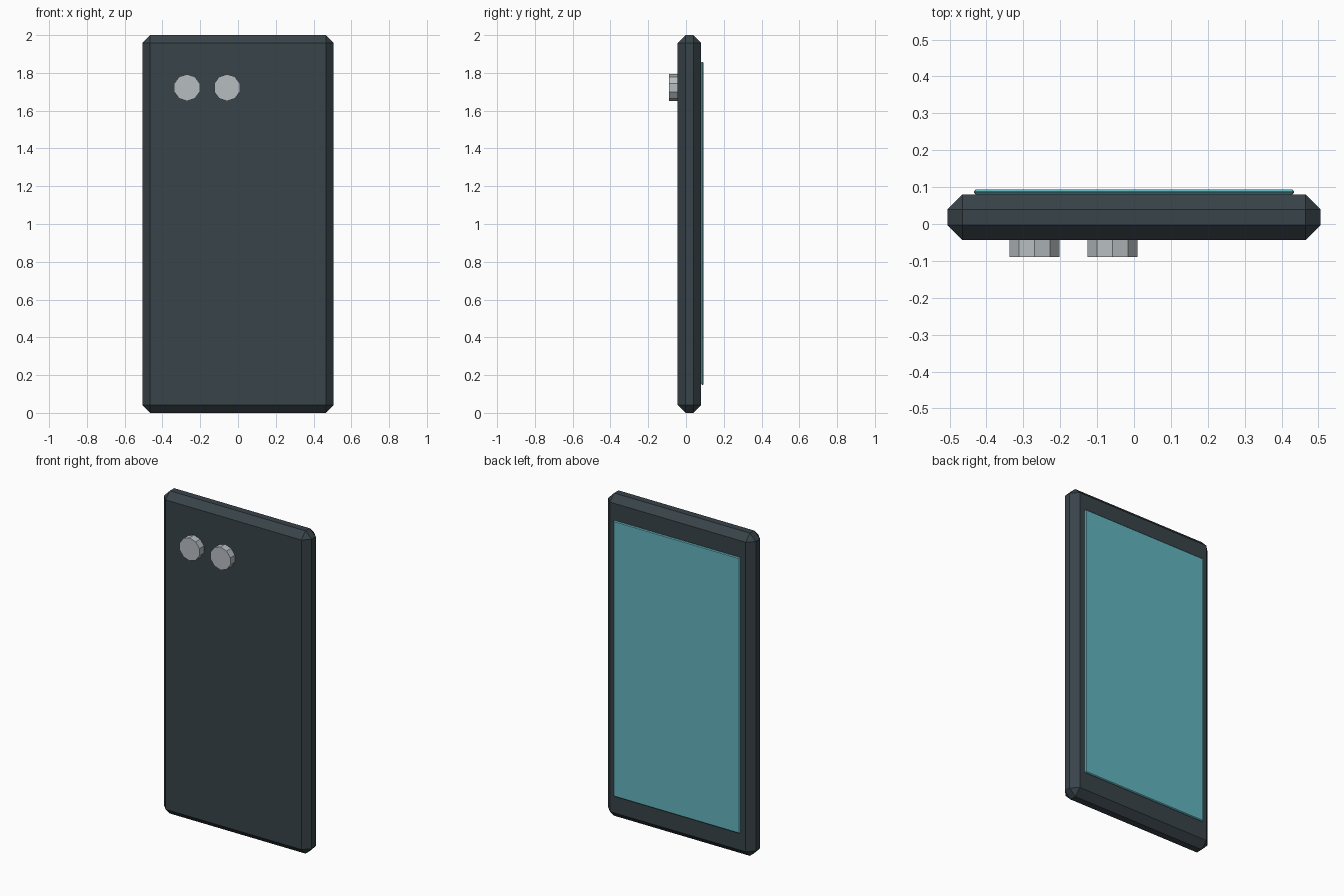
import bpy
from math import pi

cube = bpy.data.objects.get("Cube")
if cube:
    bpy.data.objects.remove(cube, do_unlink=True)


def material(name, rgb):
    mat = bpy.data.materials.new(name)
    mat.use_nodes = True
    colour = (*rgb, 1)
    mat.diffuse_color = colour
    mat.node_tree.nodes["Principled BSDF"].inputs["Base Color"].default_value = colour
    return mat


def chamfered_box(name, low, high, chamfer, mat):
    centre = [(a + b) / 2 for a, b in zip(low, high)]
    bpy.ops.mesh.primitive_cube_add(size=1, location=centre)
    obj = bpy.context.object
    obj.name = name
    obj.scale = [b - a for a, b in zip(low, high)]
    bpy.ops.object.transform_apply(location=False, rotation=False, scale=True)
    bevel = obj.modifiers.new("chamfer", 'BEVEL')
    bevel.width = chamfer
    bevel.segments = 1
    obj.data.materials.append(mat)
    return obj


dark = material("dark slate", (0.04, 0.056, 0.066))
teal = material("screen teal", (0.125, 0.46, 0.52))
silver = material("lens silver", (0.47, 0.51, 0.53))

# Slab casing and the raised display on its back side
chamfered_box("casing", (-0.506, -0.044, 0), (0.506, 0.08, 2), 0.041, dark)
chamfered_box("screen", (-0.434, 0.08, 0.148), (0.434, 0.093, 1.858), 0.005, teal)

# Pair of ten-sided camera lenses
for side, x in (("right", -0.27), ("left", -0.058)):
    bpy.ops.mesh.primitive_cylinder_add(vertices=10, radius=0.071, depth=0.05,
                                        location=(x, -0.064, 1.722),
                                        rotation=(pi / 2, 0, 0))
    lens = bpy.context.object
    lens.name = side + "_lens"
    lens.data.materials.append(silver)
